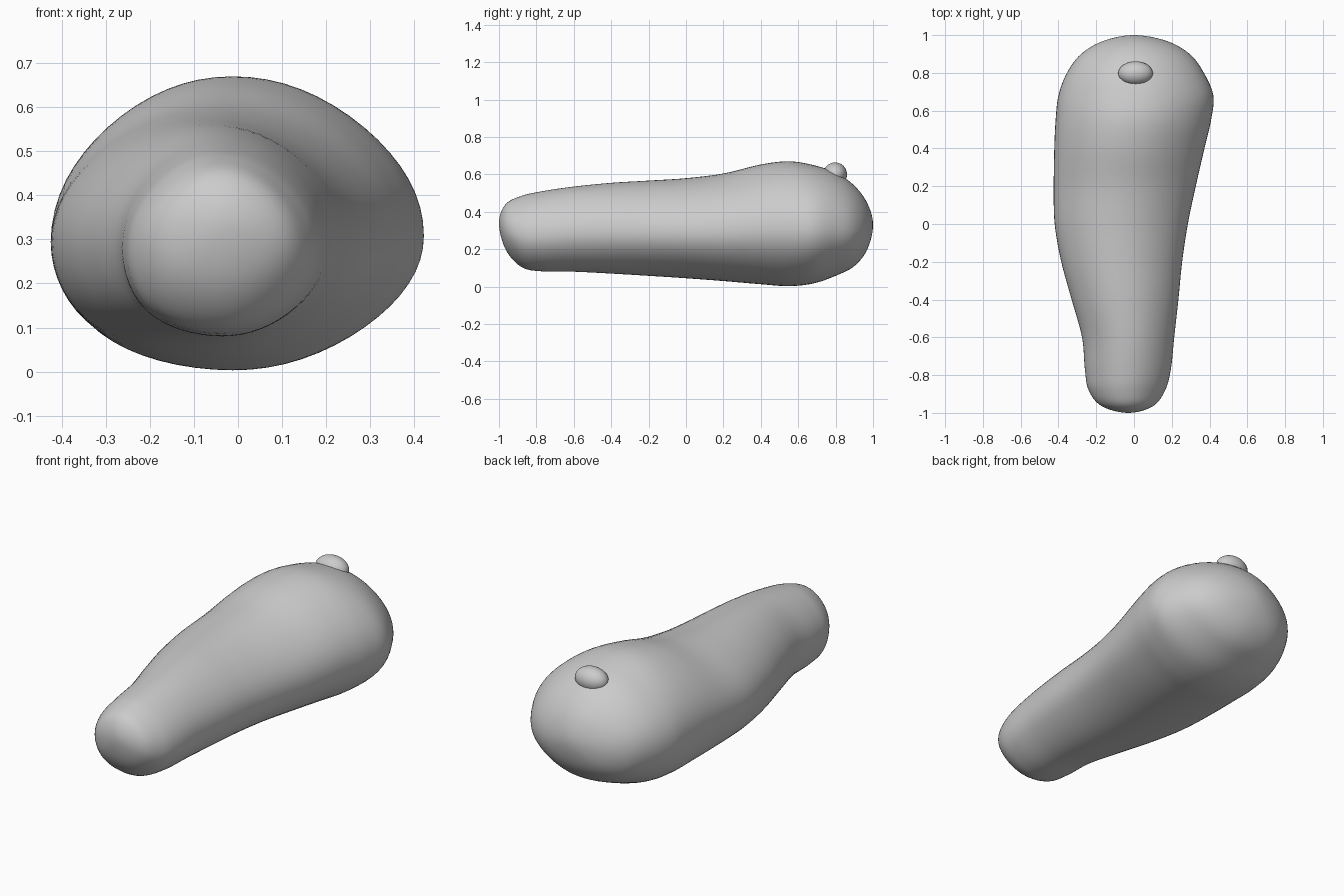
import bpy
import bmesh
from math import cos, sin, pi

if "Cube" in bpy.data.objects:
    bpy.data.objects.remove(bpy.data.objects["Cube"], do_unlink=True)

SEGMENTS = 64
STEPS = 6

grey = bpy.data.materials.new("plain grey")
grey.use_nodes = True
grey.diffuse_color = (0.6, 0.6, 0.6, 1)
grey.node_tree.nodes["Principled BSDF"].inputs["Base Color"].default_value = grey.diffuse_color

# Body outline stations: y, right edge, left edge, bottom, top
STATIONS = [
    (-1, -.03, -.03, .34, .34),
    (-.965, -.17, .10, .2, .44),
    (-.88, -.24, .165, .105, .485),
    (-.77, -.26, .195, .082, .51),
    (-.6, -.275, .213, .08, .535),
    (-.4, -.33, .235, .07, .555),
    (-.2, -.385, .255, .058, .567),
    (0, -.42, .285, .045, .58),
    (.2, -.425, .327, .03, .605),
    (.4, -.422, .373, .013, .653),
    (.55, -.415, .408, .003, .67),
    (.68, -.4, .42, .017, .65),
    (.8, -.355, .37, .058, .61),
    (.9, -.28, .295, .11, .54),
    (.97, -.16, .17, .2, .445),
    (1, 0, 0, .33, .33),
]


def mirrored(station):
    """Station seen across a rounded tip, so the outline closes smoothly."""
    y, right, left, bottom, top = station
    return (y, left, right, top, bottom)


def spline(a, b, c, d, t):
    """Point between b and c on a smooth curve through all four."""
    return [(2 * q + (r - p) * t + (2 * p - 5 * q + 4 * r - s) * t ** 2
             + (3 * q - p - 3 * r + s) * t ** 3) / 2
            for p, q, r, s in zip(a, b, c, d)]


def section(station):
    """Lopsided rounded ring made of four different quarter curves."""
    y, right, left, bottom, top = station
    mid_x = right + (left - right) * .49
    mid_z = bottom + (top - bottom) * .46
    ring = []
    for i in range(SEGMENTS):
        angle = 2 * pi * i / SEGMENTS
        c, s = cos(angle), sin(angle)
        # fuller low on the right, slacker on the diagonals opposite
        power = 2 + (.22 if c < 0 and s < 0 else -.14) * abs(sin(2 * angle))
        x = abs(c) ** (2 / power) * (left - mid_x if c > 0 else right - mid_x)
        z = abs(s) ** (2 / power) * (top - mid_z if s > 0 else bottom - mid_z)
        ring.append((mid_x + x, y, mid_z + z))
    return ring


def finish(name, bm):
    bmesh.ops.recalc_face_normals(bm, faces=bm.faces)
    for face in bm.faces:
        face.smooth = True
    mesh = bpy.data.meshes.new(name)
    bm.to_mesh(mesh)
    bm.free()
    mesh.materials.append(grey)
    obj = bpy.data.objects.new(name, mesh)
    bpy.context.collection.objects.link(obj)
    return obj


# Body: rings lofted along y, closed by a point at each tip
path = [mirrored(STATIONS[1])] + STATIONS + [mirrored(STATIONS[-2])]
rings = [spline(*path[i:i + 4], k / STEPS)
         for i in range(len(STATIONS) - 1) for k in range(STEPS)][1:]
bm = bmesh.new()
loops = [[bm.verts.new(p) for p in section(r)] for r in rings]
for a, b in zip(loops, loops[1:]):
    for i in range(SEGMENTS):
        j = (i + 1) % SEGMENTS
        bm.faces.new((a[i], a[j], b[j], b[i]))
for loop, end in ((loops[0], STATIONS[0]), (loops[-1], STATIONS[-1])):
    y, right, left, bottom, top = end
    tip = bm.verts.new((right, y, top))
    for i in range(SEGMENTS):
        bm.faces.new((loop[i], loop[(i + 1) % SEGMENTS], tip))
finish("body", bm)

# Small oval button set into the upper surface near the back
bm = bmesh.new()
bmesh.ops.create_uvsphere(bm, u_segments=32, v_segments=16, radius=1)
button = finish("top_button", bm)
button.scale = (.092, .064, .064)
button.location = (.008, .797, .6)
